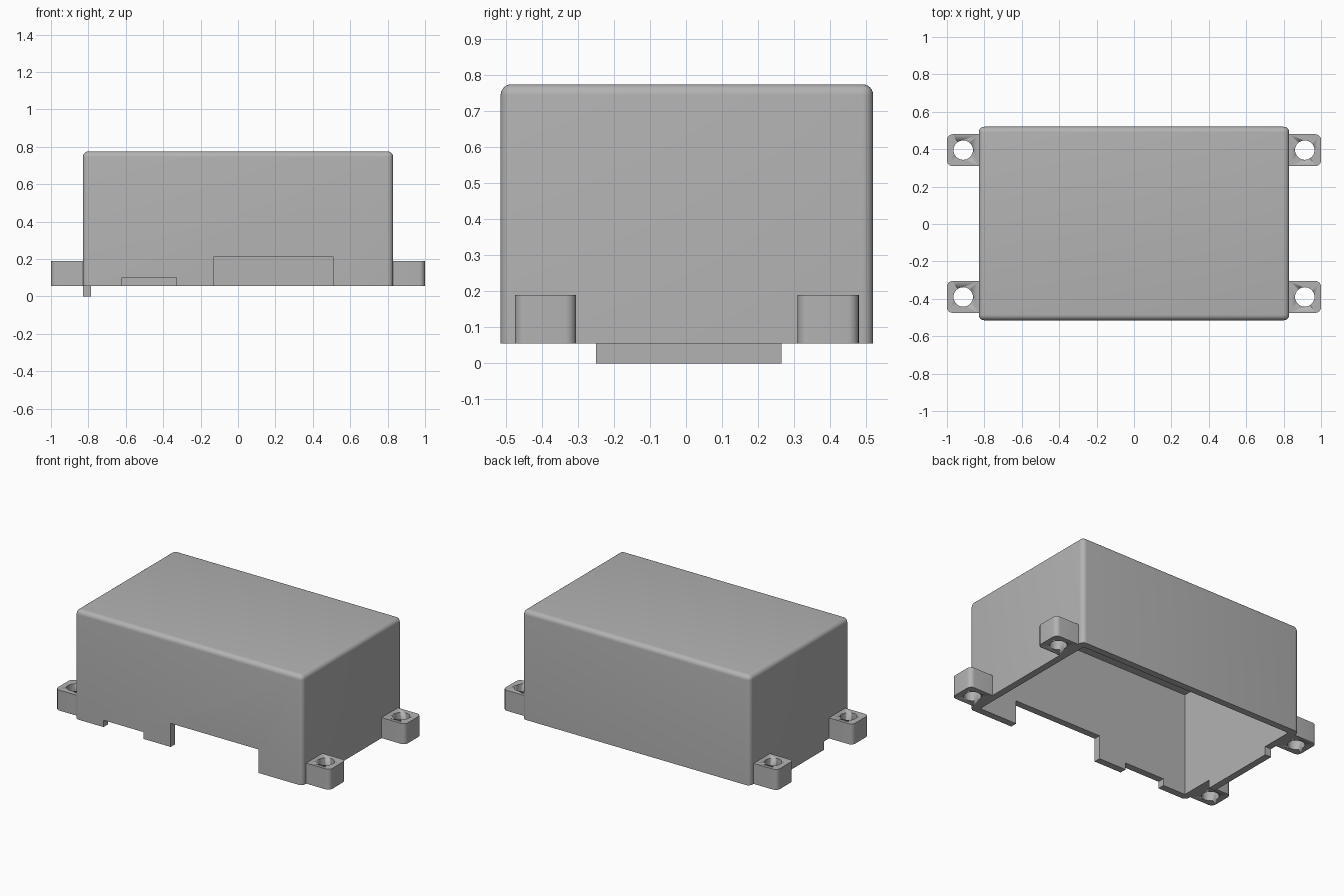
import bpy
import bmesh
from mathutils import Vector

default = bpy.data.objects.get("Cube")
if default:
    bpy.data.objects.remove(default)

grey = bpy.data.materials.new("plain grey")
grey.use_nodes = True
GREY = (0.45, 0.45, 0.45, 1)
grey.diffuse_color = GREY
grey.node_tree.nodes["Principled BSDF"].inputs["Base Color"].default_value = GREY

BASE, TOP, WALL = 0.055, 0.775, 0.045


def block(name, low, high, radius=0, rounded=None):
    """Box between two corners; edges picked by the rule are rounded."""
    low, high = Vector(low), Vector(high)
    bm = bmesh.new()
    bmesh.ops.create_cube(bm, size=1)
    for v in bm.verts:
        v.co = (low + high) / 2 + v.co * (high - low)
    if radius:
        edges = [e for e in bm.edges if rounded(*[v.co for v in e.verts])]
        bmesh.ops.bevel(bm, geom=edges, offset=radius, segments=6,
                        profile=0.5, affect='EDGES')
    mesh = bpy.data.meshes.new(name)
    bm.to_mesh(mesh)
    bm.free()
    mesh.materials.append(grey)
    obj = bpy.data.objects.new(name, mesh)
    bpy.context.collection.objects.link(obj)
    return obj


def cut(obj, cutter):
    """Subtract a hidden cutter from an object."""
    cutter.hide_render = True
    cutter.hide_set(True)
    mod = obj.modifiers.new(cutter.name, 'BOOLEAN')
    mod.operation = 'DIFFERENCE'
    mod.solver = 'EXACT'
    mod.object = cutter


def smooth(obj):
    bpy.ops.object.select_all(action='DESELECT')
    obj.select_set(True)
    bpy.context.view_layer.objects.active = obj
    bpy.ops.object.shade_smooth_by_angle(angle=0.6)


# Hollow cover, open underneath, with rounded corners and top rim
cover = block("cover", (-0.83, -0.515, BASE), (0.83, 0.52, TOP), 0.03,
              lambda a, b: max(a.z, b.z) > 0.7)
smooth(cover)
cut(cover, block("cavity_cutter", (-0.83 + WALL, -0.515 + WALL, -0.1),
                 (0.83 - WALL, 0.52 - WALL, TOP - WALL)))

# Openings in the front wall
for name, left, right, height in (("small_opening_cutter", -0.62, -0.33, 0.10),
                                  ("large_opening_cutter", -0.13, 0.51, 0.21)):
    cut(cover, block(name, (left, -0.6, -0.1), (right, -0.44, height)))

# Tongue below the side wall
block("locating_tongue", (-0.83, -0.25, 0), (-0.83 + WALL, 0.265, BASE))

# Four mounting lugs with screw holes
for side, s in (("left", 1), ("right", -1)):
    for end, y in (("front", -0.39), ("back", 0.395)):
        xs = sorted((s * 0.83, s * 1.0))
        lug = block(f"{end}_{side}_lug", (xs[0], y - 0.085, BASE),
                    (xs[1], y + 0.085, 0.19), 0.03,
                    lambda a, b: abs(a.x) > 0.9 and abs(b.x) > 0.9
                    and abs(a.z - b.z) > 0.1)
        smooth(lug)
        bpy.ops.mesh.primitive_cylinder_add(vertices=32, radius=0.052, depth=0.5,
                                            location=(s * 0.913, y, 0.12))
        hole = bpy.context.object
        hole.name = f"{end}_{side}_hole_cutter"
        hole.data.materials.append(grey)
        smooth(hole)
        cut(lug, hole)
